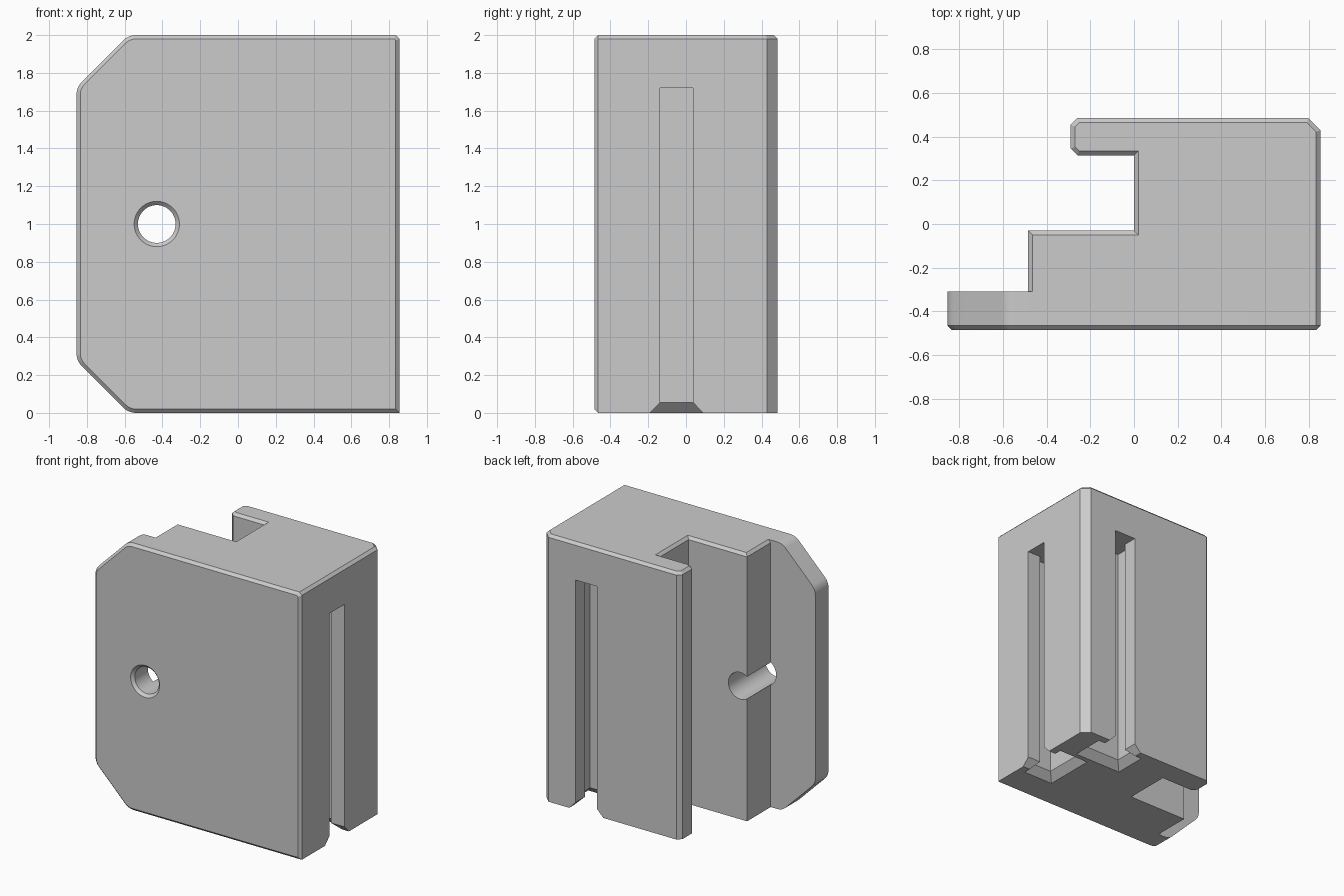
import bpy, bmesh, math
from mathutils import Vector

cube = bpy.data.objects.get("Cube")
if cube:
    bpy.data.objects.remove(cube, do_unlink=True)

grey = bpy.data.materials.new("plain grey")
grey.use_nodes = True
colour = (0.6, 0.6, 0.6, 1)
grey.diffuse_color = colour
grey.node_tree.nodes["Principled BSDF"].inputs["Base Color"].default_value = colour


def offset(points, d):
    """Move a counter-clockwise outline outward by d with mitred corners."""
    result = []
    for i, p in enumerate(points):
        p = Vector(p)
        a = (p - Vector(points[i - 1])).normalized()
        b = (Vector(points[(i + 1) % len(points)]) - p).normalized()
        na, nb = Vector((a.y, -a.x)), Vector((b.y, -b.x))
        result.append(p + (na + nb) * d / (1 + na.dot(nb)))
    return result


def rounded(corner, before, after, radius, steps=8):
    """Arc points that replace a sharp convex corner."""
    c = Vector(corner)
    u, v = (Vector(before) - c).normalized(), (Vector(after) - c).normalized()
    half = u.angle(v) / 2
    centre = c + (u + v).normalized() * radius / math.sin(half)
    start = (c + u * radius / math.tan(half) - centre).normalized()
    end = (c + v * radius / math.tan(half) - centre).normalized()
    return [centre + start.slerp(end, i / steps) * radius for i in range(steps + 1)]


def loft(name, outline, levels, place):
    """Solid from one outline repeated at (height, outward offset) levels."""
    bm = bmesh.new()
    rings = [[bm.verts.new(place(p.x, p.y, h)) for p in offset(outline, d)]
             for h, d in levels]
    for low, high in zip(rings, rings[1:]):
        for i in range(len(low)):
            j = (i + 1) % len(low)
            bm.faces.new((low[i], low[j], high[j], high[i]))
    bm.faces.new(rings[0][::-1])
    bm.faces.new(rings[-1])
    bmesh.ops.recalc_face_normals(bm, faces=bm.faces)
    mesh = bpy.data.meshes.new(name)
    bm.to_mesh(mesh)
    bm.free()
    mesh.materials.append(grey)
    obj = bpy.data.objects.new(name, mesh)
    bpy.context.collection.objects.link(obj)
    return obj


def combine(target, other, operation):
    """Apply a boolean and remove the helper object."""
    bpy.context.view_layer.objects.active = target
    mod = target.modifiers.new(operation, "BOOLEAN")
    mod.operation, mod.solver, mod.object = operation, "EXACT", other
    bpy.ops.object.modifier_apply(modifier=mod.name)
    bpy.data.objects.remove(other, do_unlink=True)


X, Y, C = 0.855, 0.485, 0.02

# Front plate with two cut, rounded corners and a chamfered front rim
low_side, low_end = (-X, 0.275), (-0.58, 0)
top_side, top_end = (-X, 1.725), (-0.58, 2)
plate_outline = [Vector((X, 0)), Vector((X, 2 - C)), Vector((X - C, 2))]
plate_outline += rounded(top_end, (X, 2), top_side, 0.1)
plate_outline += rounded(top_side, top_end, low_side, 0.1)
plate_outline += rounded(low_side, top_side, low_end, 0.1)
plate_outline += rounded(low_end, low_side, (X, 0), 0.1)
block = loft("slotted_block", plate_outline, [(-Y, -C), (C - Y, 0), (-0.31, 0)],
             lambda x, z, y: (x, y, z))

# Main body with side notch, back arm and chamfered top rim
body_outline = [(-0.485, -0.4), (X, -0.4), (X, 0.43), (0.8, Y), (-0.26, Y),
                (-0.29, 0.455), (-0.29, 0.345), (-0.26, 0.315), (0, 0.315),
                (0, -0.03), (-0.485, -0.03)]
body = loft("body", body_outline, [(0, 0), (2 - C, 0), (2, -C)],
            lambda x, y, z: (x, y, z))
combine(block, body, "UNION")

# T-shaped slots open at the bottom, flared at the foot
half, wide, lip, deep = 0.0875, 0.142, 0.11, 0.25
slot_outline = [(-half, 0.2), (-half, -lip), (-wide, -lip), (-wide, -deep),
                (wide, -deep), (wide, -lip), (half, -lip), (half, 0.2)]
slot_levels = [(-0.02, 0.073), (0.055, 0), (1.72, 0)]
for place in (lambda s, t, z: (0.487 + s, Y + t, z),
              lambda s, t, z: (X + t, -0.05 - s, z)):
    combine(block, loft("slot_cutter", slot_outline, slot_levels, place), "DIFFERENCE")

# Countersunk through hole
circle = [(math.cos(a) * 0.1, math.sin(a) * 0.1)
          for a in (math.tau * i / 48 for i in range(48))]
hole_levels = [(-Y - C, 2 * C), (C - Y, 0), (0.2, 0)]
combine(block, loft("hole_cutter", circle, hole_levels,
                    lambda x, z, y: (x - 0.43, y, z + 1)), "DIFFERENCE")

bpy.ops.object.select_all(action="DESELECT")
block.select_set(True)
bpy.context.view_layer.objects.active = block
bpy.ops.object.shade_smooth_by_angle(angle=math.radians(25))
